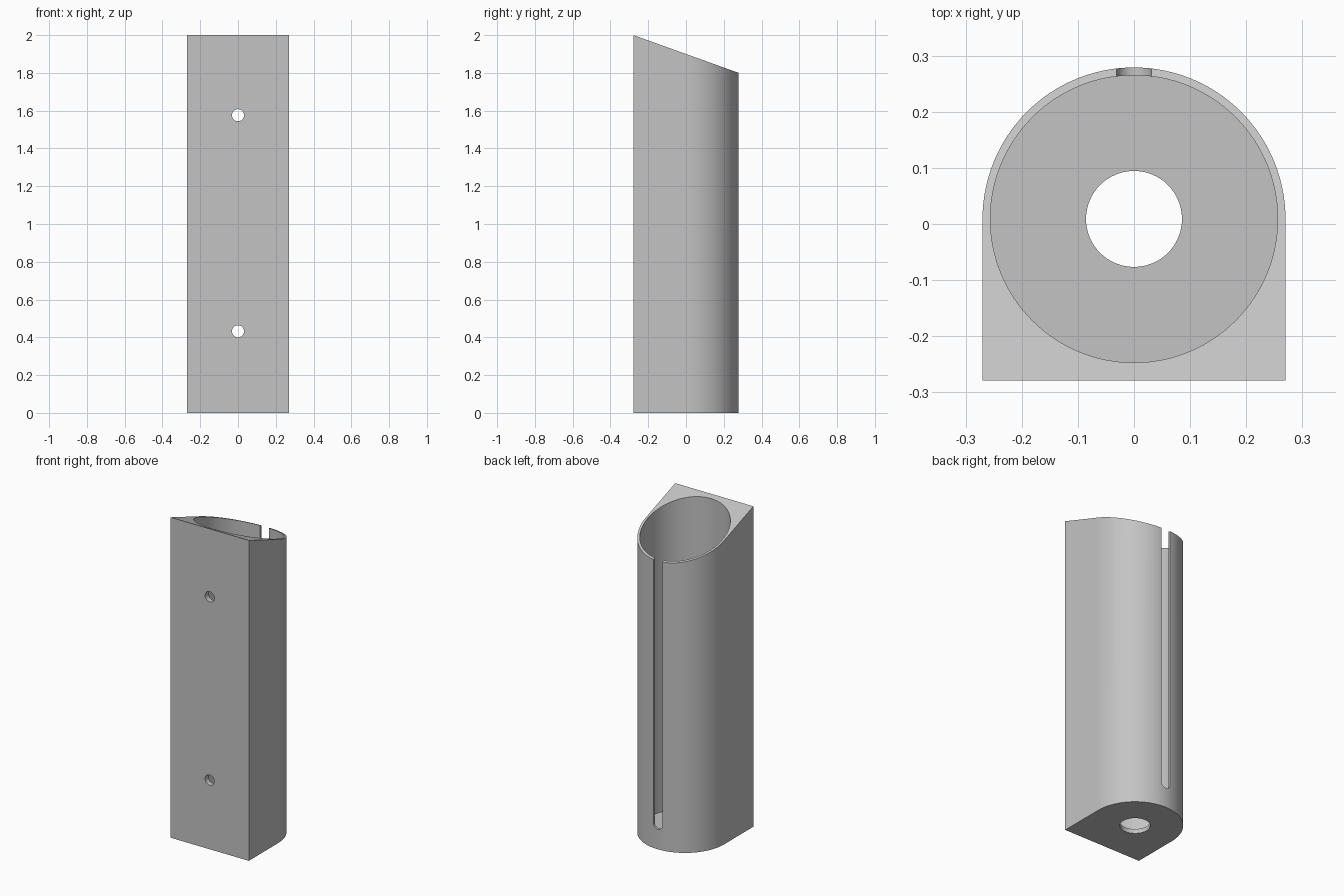
import bpy, bmesh, math
from mathutils import Matrix, Vector

if "Cube" in bpy.data.objects:
    bpy.data.objects.remove(bpy.data.objects["Cube"], do_unlink=True)

HALF_W, HALF_D = 0.27, 0.279
AXIS_Y = HALF_D - HALF_W
BORE_R, DRAIN_R, SCREW_R, SLOT_R = 0.256, 0.0855, 0.032, 0.031
FLOOR, BACK_Z, FRONT_Z, SLOT_Z = 0.028, 1.8, 2.0, 0.125

grey = bpy.data.materials.new("plain grey")
grey.use_nodes = True
colour = (0.55, 0.55, 0.55, 1)
grey.diffuse_color = colour
grey.node_tree.nodes["Principled BSDF"].inputs["Base Color"].default_value = colour


def make_object(name, bm):
    bmesh.ops.recalc_face_normals(bm, faces=bm.faces)
    mesh = bpy.data.meshes.new(name)
    bm.to_mesh(mesh)
    bm.free()
    mesh.materials.append(grey)
    obj = bpy.data.objects.new(name, mesh)
    bpy.context.collection.objects.link(obj)
    return obj


def prism(name, outline, offset, cut=None):
    """Extrude a closed outline, optionally trimming it with a plane."""
    bm = bmesh.new()
    face = bm.faces.new([bm.verts.new(p) for p in outline])
    moved = bmesh.ops.extrude_face_region(bm, geom=[face])["geom"]
    bmesh.ops.translate(bm, vec=offset, verts=[v for v in moved if isinstance(v, bmesh.types.BMVert)])
    if cut:
        bmesh.ops.bisect_plane(bm, geom=bm.verts[:] + bm.edges[:] + bm.faces[:],
                               plane_co=cut[0], plane_no=cut[1], clear_outer=True)
        bmesh.ops.holes_fill(bm, edges=[e for e in bm.edges if e.is_boundary])
    return make_object(name, bm)


def cylinder(name, radius, centre, length, sides, along_y=False):
    bm = bmesh.new()
    turn = Matrix.Rotation(math.pi / 2, 4, "X") if along_y else Matrix()
    bmesh.ops.create_cone(bm, cap_ends=True, segments=sides, radius1=radius, radius2=radius,
                          depth=length, matrix=Matrix.Translation(centre) @ turn)
    return make_object(name, bm)


def arc(radius, start, end, steps):
    return [(radius * math.cos(start + (end - start) * i / steps),
             radius * math.sin(start + (end - start) * i / steps)) for i in range(steps + 1)]


# Holder body: flat front, round back, sloped top
outline = [(x, y + AXIS_Y, 0) for x, y in arc(HALF_W, 0, math.pi, 64)]
outline += [(-HALF_W, -HALF_D, 0), (HALF_W, -HALF_D, 0)]
slope = Vector((0, FRONT_Z - BACK_Z, 2 * HALF_D))
body = prism("holder_body", outline, (0, 0, FRONT_Z + 0.2), ((0, HALF_D, BACK_Z), slope))

# Bore, floor hole and the two front screw holes
cutters = [
    cylinder("bore_cutter", BORE_R, (0, AXIS_Y, FLOOR + 1.5), 3, 128),
    cylinder("floor_hole_cutter", DRAIN_R, (0, AXIS_Y, 0), 0.3, 64),
]
for z in (0.432, 1.576):
    cutters.append(cylinder("screw_hole_cutter", SCREW_R, (0, -HALF_D, z), 0.2, 32, True))

# Back slot with a rounded lower end, open at the top
slot = [(x, 0.15, z + SLOT_Z + SLOT_R) for x, z in arc(SLOT_R, math.pi, 2 * math.pi, 16)]
slot += [(SLOT_R, 0.15, 2.3), (-SLOT_R, 0.15, 2.3)]
cutters.append(prism("slot_cutter", slot, (0, 0.3, 0)))

bpy.ops.object.select_all(action="DESELECT")
bpy.context.view_layer.objects.active = body
body.select_set(True)
for cutter in cutters:
    cutter.hide_render = True
    mod = body.modifiers.new(cutter.name, "BOOLEAN")
    mod.operation, mod.solver, mod.object = "DIFFERENCE", "EXACT", cutter
    bpy.ops.object.modifier_apply(modifier=mod.name)
    bpy.data.objects.remove(cutter, do_unlink=True)

bpy.ops.object.shade_smooth_by_angle(angle=math.radians(30))
